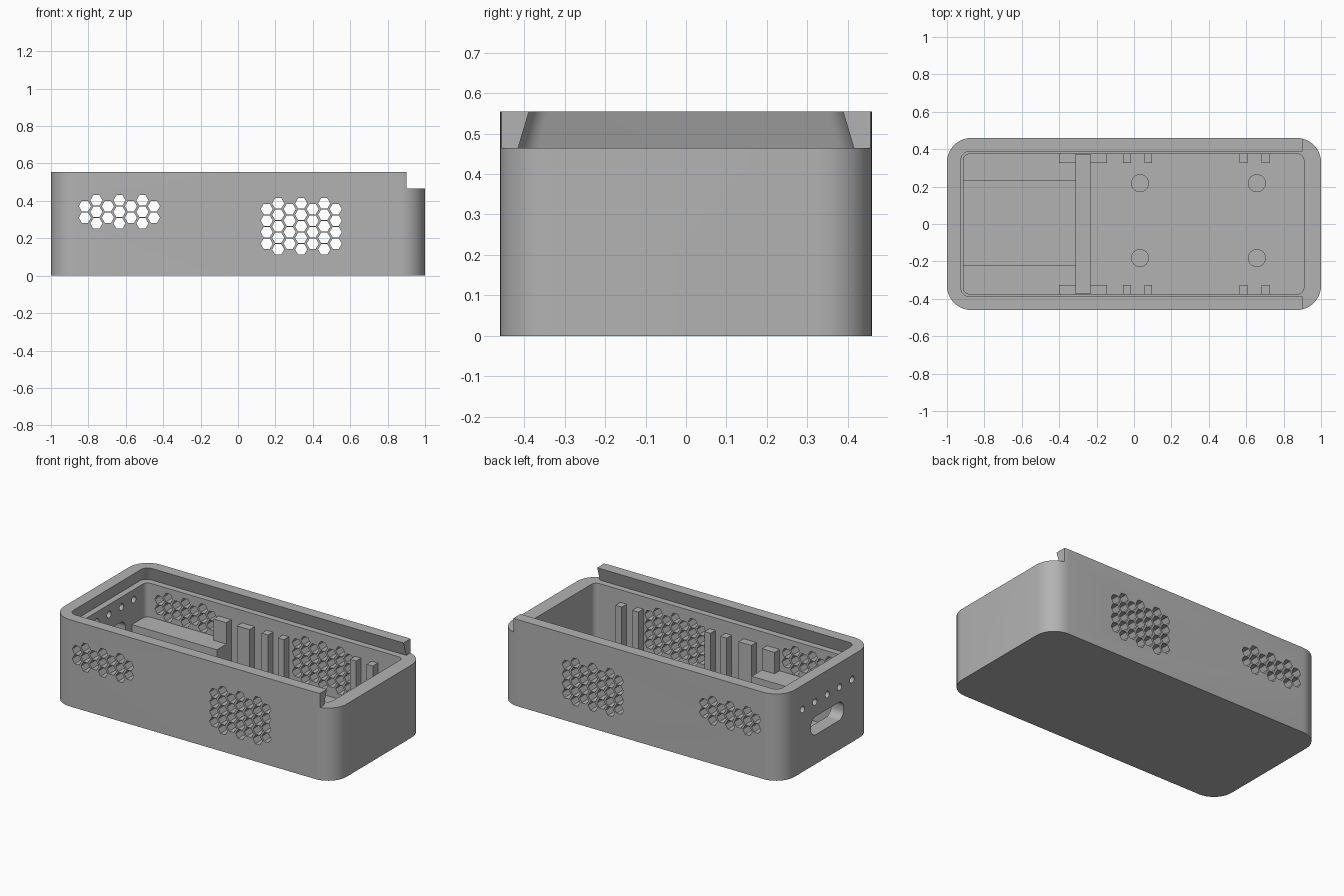
import bpy, bmesh, math

if "Cube" in bpy.data.objects:
    bpy.data.objects.remove(bpy.data.objects["Cube"])

grey = bpy.data.materials.new("plain_grey")
grey.diffuse_color = (0.45, 0.45, 0.45, 1)
grey.use_nodes = True
grey.node_tree.nodes["Principled BSDF"].inputs["Base Color"].default_value = grey.diffuse_color


def rounded(x0, x1, y0, y1, r, seg=10):
    """Counter-clockwise rounded rectangle outline."""
    pts = []
    for cx, cy, a0 in ((x1 - r, y1 - r, 0), (x0 + r, y1 - r, 90),
                       (x0 + r, y0 + r, 180), (x1 - r, y0 + r, 270)):
        for i in range(seg + 1):
            a = math.radians(a0 + 90 * i / seg)
            pts.append((cx + r * math.cos(a), cy + r * math.sin(a)))
    return pts


def ngon(cx, cy, r, n):
    return [(cx + r * math.cos(2 * math.pi * i / n),
             cy + r * math.sin(2 * math.pi * i / n)) for i in range(n)]


def loft(bm, low, high, a, b, axis="z"):
    """Closed prism between two outlines at a and b along an axis."""
    place = {"z": lambda p, h: (p[0], p[1], h),
             "y": lambda p, h: (p[0], h, p[1]),
             "x": lambda p, h: (h, p[0], p[1])}[axis]
    lo = [bm.verts.new(place(p, a)) for p in low]
    hi = [bm.verts.new(place(p, b)) for p in high]
    n = len(lo)
    bm.faces.new(lo[::-1])
    bm.faces.new(hi)
    for i in range(n):
        j = (i + 1) % n
        bm.faces.new((lo[i], lo[j], hi[j], hi[i]))


def make(name, solids):
    """One object from a list of loft arguments."""
    bm = bmesh.new()
    for s in solids:
        loft(bm, *s)
    bmesh.ops.recalc_face_normals(bm, faces=bm.faces)
    me = bpy.data.meshes.new(name)
    bm.to_mesh(me)
    bm.free()
    me.materials.append(grey)
    ob = bpy.data.objects.new(name, me)
    bpy.context.collection.objects.link(ob)
    return ob


def prism(pts, a, b, axis="z"):
    return (pts, pts, a, b, axis)


def box(x0, x1, y0, y1, z0, z1):
    return prism([(x0, y0), (x1, y0), (x1, y1), (x0, y1)], z0, z1)


def select(ob):
    bpy.ops.object.select_all(action="DESELECT")
    ob.select_set(True)
    bpy.context.view_layer.objects.active = ob


def cut(ob, solids):
    cutter = make("cutter", solids)
    cutter.hide_render = True
    m = ob.modifiers.new("cut", "BOOLEAN")
    m.operation, m.solver, m.object = "DIFFERENCE", "EXACT", cutter
    select(ob)
    bpy.ops.object.modifier_apply(modifier="cut")
    bpy.data.objects.remove(cutter)


H, STEP, FLOOR, LEDGE = 0.555, 0.465, 0.08, 0.248

# Outer shell, hollowed
shell = make("case_shell", [prism(rounded(-1, 1, -0.46, 0.46, 0.13), 0, H)])
cut(shell, [prism(rounded(-0.912, 0.908, -0.375, 0.375, 0.035), FLOOR, 0.7)])

# Dovetail slot for a sliding lid, open at the right end
k = (0.415 - 0.388) / (H - STEP)
d = 0.03 * k
cut(shell, [(rounded(-0.952, 1.2, -0.415, 0.415, 0.05),
             rounded(-0.925 + d, 1.2, -0.388 + d, 0.388 - d, 0.045), STEP, H + 0.03)])
cut(shell, [box(0.9, 1.2, -0.6, 0.6, STEP, 0.7)])

# Honeycomb vents through front and back walls
hexes = []
P = 0.0615
for cx, cz, rows in ((-0.634, 0.341, 3), (0.338, 0.264, 5)):
    for c in range(-3, 4):
        n = rows if c % 2 == 0 else rows - 1
        n = rows + rows - 1 - n      # outer columns are the short ones
        if c % 2:
            n = rows - 1
        else:
            n = rows
        # columns alternate short, long, short ... starting short
        n = rows - 1 if (c + 3) % 2 == 0 else rows
        for i in range(n):
            z = cz + (i - (n - 1) / 2) * P
            hexes.append(prism(ngon(cx + c * P, z, 0.0325, 6), -0.6, 0.6, "y"))
cut(shell, hexes)

# Connector opening and indicator holes in the left end
ends = [prism(rounded(-0.165, 0.165, 0.188, 0.305, 0.05), -1.2, -0.8, "x")]
ends += [prism(ngon(i * 0.125, 0.40, 0.021, 20), -1.2, -0.8, "x") for i in range(-2, 3)]
cut(shell, ends)

# Divider groove in the floor
cut(shell, [box(-0.31, -0.235, -0.37, 0.37, FLOOR - 0.02, 0.1)])

# Side ledges and guide posts on both long walls
for side, s, inner in (("back", 1, 0.23), ("front", -1, 0.22)):
    ya, yb = sorted((s * inner, s * 0.38))
    make(side + "_ledge", [box(-0.915, -0.31, ya, yb, FLOOR - 0.01, LEDGE)])
    ya, yb = sorted((s * 0.325, s * 0.38))
    posts = ((-0.4, -0.31, LEDGE), (-0.235, -0.145, FLOOR), (-0.06, -0.015, FLOOR),
             (0.055, 0.097, FLOOR), (0.565, 0.608, FLOOR), (0.683, 0.727, FLOOR))
    make(side + "_guide_posts",
         [box(x0, x1, ya, yb, z - 0.01, 0.385) for x0, x1, z in posts])

# Board standoffs
make("standoffs", [prism(ngon(x, y, 0.048, 24), FLOOR - 0.01, 0.125)
                   for x in (0.032, 0.657) for y in (0.218, -0.182)])

for ob in list(bpy.context.scene.objects):
    select(ob)
    bpy.ops.object.shade_smooth_by_angle()
